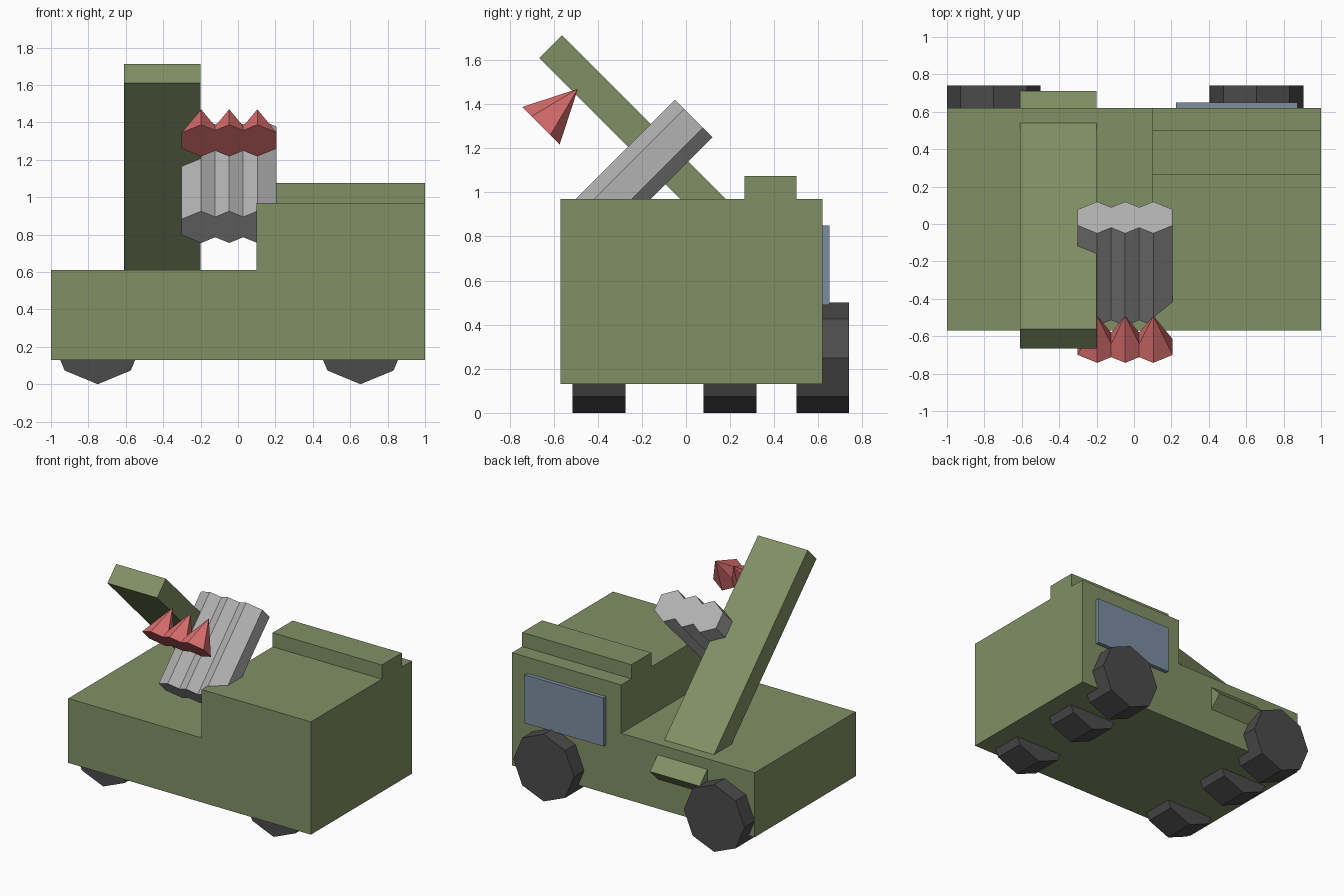
import bpy, bmesh, math
from mathutils import Vector, Matrix

if "Cube" in bpy.data.objects:
    bpy.data.objects.remove(bpy.data.objects["Cube"])

def material(name, color):
    m = bpy.data.materials.new(name)
    m.diffuse_color = (*color, 1)
    m.use_nodes = True
    m.node_tree.nodes["Principled BSDF"].inputs["Base Color"].default_value = m.diffuse_color
    return m

GREEN = material("army_green", (0.22, 0.28, 0.13))
RUBBER = material("rubber", (0.07, 0.07, 0.07))
GLASS = material("glass", (0.20, 0.27, 0.36))
RED = material("red", (0.72, 0.16, 0.16))
STEEL = material("steel", (0.45, 0.45, 0.45))

def finish(name, bm, mat, matrix=Matrix()):
    bmesh.ops.transform(bm, matrix=matrix, verts=bm.verts)
    bmesh.ops.recalc_face_normals(bm, faces=bm.faces)
    me = bpy.data.meshes.new(name)
    bm.to_mesh(me)
    bm.free()
    me.materials.append(mat)
    ob = bpy.data.objects.new(name, me)
    bpy.context.collection.objects.link(ob)
    return ob

def box(name, lo, hi, mat, matrix=Matrix()):
    lo, hi = Vector(lo), Vector(hi)
    bm = bmesh.new()
    bmesh.ops.create_cube(bm, size=1)
    place = Matrix.Translation((lo + hi) / 2) @ Matrix.Diagonal((*(hi - lo), 1))
    return finish(name, bm, mat, matrix @ place)

def cone(name, sides, r1, r2, depth, mat, matrix):
    bm = bmesh.new()
    bmesh.ops.create_cone(bm, cap_ends=True, segments=sides,
                          radius1=r1, radius2=r2, depth=depth)
    return finish(name, bm, mat, matrix)

# Truck body: L-shaped side profile with low bed and tall cab
profile = [(-1, 0.13), (1, 0.13), (1, 0.97), (0.1, 0.97), (0.1, 0.61), (-1, 0.61)]
bm = bmesh.new()
face = bm.faces.new([bm.verts.new((x, -0.57, z)) for x, z in profile])
ext = bmesh.ops.extrude_face_region(bm, geom=[face])
bmesh.ops.translate(bm, vec=(0, 1.19, 0),
                    verts=[v for v in ext["geom"] if isinstance(v, bmesh.types.BMVert)])
finish("truck_body", bm, GREEN)

# Roof ridge and side window
box("roof_ridge", (0.1, 0.265, 0.965), (1, 0.5, 1.075), GREEN)
box("window", (0.225, 0.6, 0.49), (0.875, 0.65, 0.85), GLASS)

# Six octagonal wheels in three rows
for row, y in enumerate((-0.395, 0.2, 0.62)):
    for side, x in (("left", -0.75), ("right", 0.655)):
        cone(f"wheel_{side}_{row + 1}", 8, 0.25, 0.25, 0.24, RUBBER,
             Matrix.Translation((x, y, 0.25)) @ Matrix.Rotation(math.pi / 2, 4, 'X'))

# Raised launch arm, leaning forward at 45 degrees and running through the bed
arm_frame = Matrix.Translation((0, 0.0225, 1.025)) @ Matrix.Rotation(math.pi / 4, 4, 'X')
box("launch_arm", (-0.61, -0.073, -0.9), (-0.2, 0.073, 0.9), GREEN, arm_frame)

# Three hexagonal tubes, with floating pointed tips, tilted the other way
tilt = Matrix.Rotation(-math.pi / 4, 4, 'X')
for i in range(3):
    x = -0.197 + 0.15 * i
    cone(f"missile_tube_{i + 1}", 6, 0.12, 0.12, 0.7, STEEL,
         Matrix.Translation((x, -0.2125, 1.0875)) @ tilt)
    cone(f"missile_tip_{i + 1}", 6, 0.12, 0, 0.236, RED,
         Matrix.Translation((x, -0.574, 1.386)) @ tilt)
